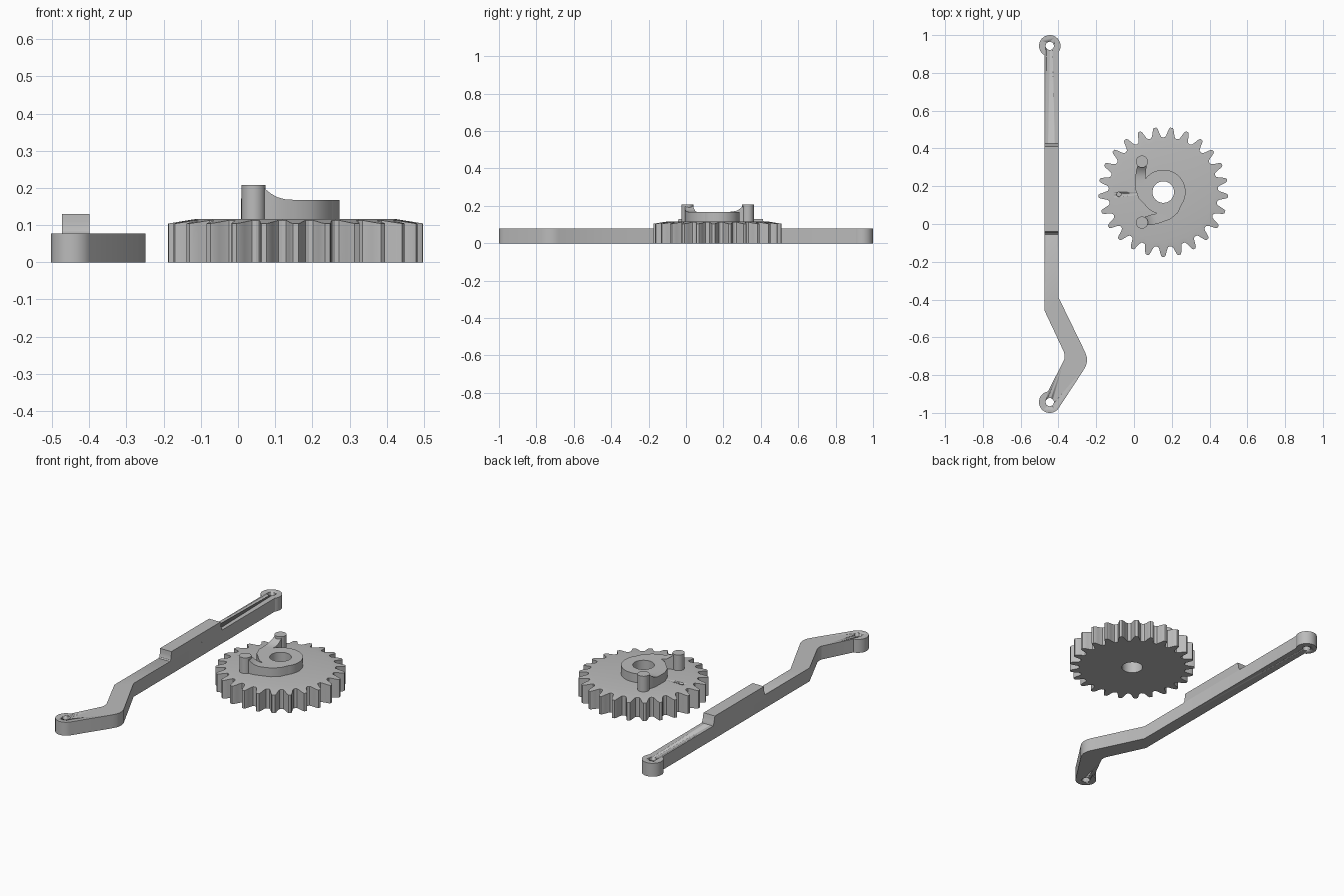
import bpy, bmesh, math
from mathutils import Vector

if "Cube" in bpy.data.objects:
    bpy.data.objects.remove(bpy.data.objects["Cube"])

grey = bpy.data.materials.new("grey")
grey.diffuse_color = (0.5, 0.5, 0.5, 1)
grey.use_nodes = True
grey.node_tree.nodes["Principled BSDF"].inputs["Base Color"].default_value = grey.diffuse_color
GX, GY = 0.155, 0.169          # gear axis


def finish(name, bm, angle=30):
    bmesh.ops.recalc_face_normals(bm, faces=bm.faces)
    me = bpy.data.meshes.new(name)
    bm.to_mesh(me)
    bm.free()
    ob = bpy.data.objects.new(name, me)
    bpy.context.collection.objects.link(ob)
    me.materials.append(grey)
    bpy.ops.object.select_all(action='DESELECT')
    bpy.context.view_layer.objects.active = ob
    ob.select_set(True)
    bpy.ops.object.shade_smooth_by_angle(angle=math.radians(angle))
    return ob


def circle(cx, cy, r, n=48):
    return [(cx + r * math.cos(2 * math.pi * i / n), cy + r * math.sin(2 * math.pi * i / n)) for i in range(n)]


def loft(bm, rings, closed):
    """Bridge equal-length rings; closed joins the last to the first, otherwise the ends are capped."""
    vs = [[bm.verts.new(p) for p in ring] for ring in rings]
    n = len(vs[0])
    for k in range(len(vs) if closed else len(vs) - 1):
        a, b = vs[k], vs[(k + 1) % len(vs)]
        for i in range(n):
            j = (i + 1) % n
            bm.faces.new((a[i], a[j], b[j], b[i]))
    if not closed:
        bm.faces.new(vs[0])
        bm.faces.new(vs[-1])


def prism(name, pts, z0, z1):
    bm = bmesh.new()
    loft(bm, [[(x, y, z) for x, y in pts] for z in (z0, z1)], False)
    return finish(name, bm)


def cut(ob, cutter):
    m = ob.modifiers.new("cut", 'BOOLEAN')
    m.operation, m.object, m.solver = 'DIFFERENCE', cutter, 'EXACT'
    bpy.context.view_layer.objects.active = ob
    bpy.ops.object.modifier_apply(modifier=m.name)
    bpy.data.objects.remove(cutter)


# Gear wheel: 25 rounded teeth, sloping rim on top, bored centre
TEETH = 25
HALF = [(7.2, .289), (5.2, .292), (4.1, .302), (3.1, .318), (2.2, .334), (1.2, .343)]   # degrees off tooth axis, radius
tooth = [(-a, r) for a, r in HALF] + [(a, r) for a, r in reversed(HALF[1:])]
polar = [(math.radians(-90 + t * 360 / TEETH + a), r) for t in range(TEETH) for a, r in tooth]


def gear_ring(z, radius=None):
    out = []
    for a, r in polar:
        rr = radius or r
        zz = z if z is not None else 0.117 - 0.013 * (rr - 0.265) / 0.08
        out.append((GX + rr * math.cos(a), GY + rr * math.sin(a), zz))
    return out


bm = bmesh.new()
loft(bm, [gear_ring(0, .057), gear_ring(0), gear_ring(None), gear_ring(.117, .265), gear_ring(.117, .057)], True)
gear = finish("gear_wheel", bm)
cut(gear, prism("dimple_cutter", circle(-0.08, 0.157, 0.012, 20), 0.09, 0.2))

# Hub collar around the bore
bm = bmesh.new()
loft(bm, [[(x, y, z) for x, y in circle(GX, GY, r, 64)]
          for r, z in ((.057, .11), (.118, .11), (.118, .168), (.057, .168))], True)
finish("hub_collar", bm)

# Two pins, each with a curved web sweeping into the collar
WEB = [(9, .195, -2, .165, .200), (14, .187, 2, .150, .185), (19, .179, 6, .138, .175), (26, .168, 12, .127, .169),
       (34, .158, 22, .114, .168), (50, .148, 45, .105, .168), (70, .134, 70, .1, .168), (95, .117, 95, .1, .168)]


def gp(deg, r, z):
    a = math.radians(deg)
    return Vector((GX + r * math.cos(a), GY + r * math.sin(a), z))


for side, ang in (("back", 125), ("front", 235)):
    c = gp(ang, .197, 0)
    prism("pin_" + side, circle(c.x, c.y, .032, 32), .11, .208)
    bm = bmesh.new()
    loft(bm, [[gp(ang + ao, ro, .11), gp(ang + ao, ro, z), gp(ang + ai, ri, z), gp(ang + ai, ri, .11)]
              for ao, ro, ai, ri, z in WEB], False)
    finish("web_" + side, bm)

# Lever arm: straight bar with a bent end and round eyes
EX, EY, ER, H = -0.446, 0.943, 0.057, 0.078


def eye_arc(cy, a0, a1, n=24):
    return [(EX + ER * math.cos(math.radians(a0 + (a1 - a0) * i / n)),
             cy + ER * math.sin(math.radians(a0 + (a1 - a0) * i / n))) for i in range(n + 1)]


outline = (eye_arc(EY, -36, 242)
           + [(-.473, -.46), (-.372, -.675), (-.367, -.692), (-.367, -.71), (-.371, -.722)]
           + eye_arc(-EY, 100, 325)
           + [(-.268, -.775), (-.255, -.752), (-.249, -.73), (-.25, -.705), (-.257, -.682), (-.40, -.388)])
lever = prism("lever_arm", outline, 0, H)
for cy in (EY, -EY):
    cut(lever, prism("eye_cutter", circle(EX, cy, .022, 32), -.1, .2))

# Raised pad on the lever, concave step at each end
step = [(-.055, H), (-.048, .083), (-.044, .094), (-.042, .11), (-.041, .13)]
profile = [(-.055, .06)] + step + [(.41, .13), (.414, .115), (.418, .095), (.426, H), (.426, .06)]
bm = bmesh.new()
loft(bm, [[(x, y, z) for y, z in profile] for x in (-.473, -.40)], False)
finish("raised_pad", bm)
